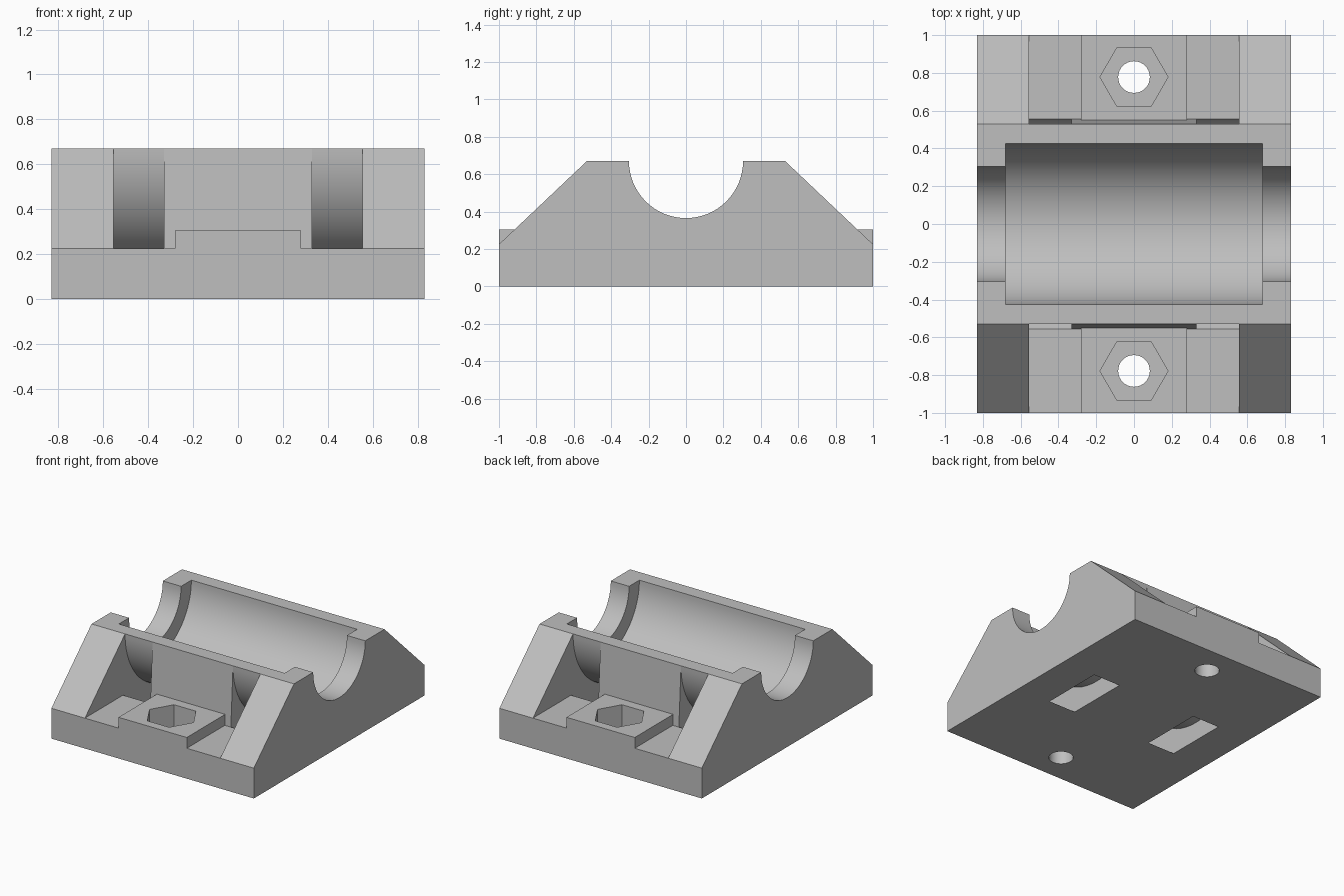
import bpy, bmesh
from math import sin, cos, pi, radians

cube = bpy.data.objects.get("Cube")
if cube:
    bpy.data.objects.remove(cube, do_unlink=True)

# Main sizes
HALF_W, TOP, FLOOR, PAD_TOP = 0.83, 0.67, 0.225, 0.305
END_R, BORE_R, BORE_HALF = 0.305, 0.425, 0.68
TIE_IN, TIE_OUT, TIE_X1, TIE_X2 = 0.53, 0.711, 0.33, 0.555

grey = bpy.data.materials.new("light grey plastic")
grey.use_nodes = True
colour = (0.52, 0.52, 0.52, 1)
grey.diffuse_color = colour
grey.node_tree.nodes["Principled BSDF"].inputs["Base Color"].default_value = colour


def arc(radius, start, end, steps):
    """Points (y, z) on an arc about the bearing axis, in degrees."""
    angles = [radians(start + (end - start) * i / steps) for i in range(steps + 1)]
    return [(radius * cos(a), TOP + radius * sin(a)) for a in angles]


def extrude(name, base, offset):
    """Solid made by pushing a flat outline along an offset."""
    bm = bmesh.new()
    face = bm.faces.new([bm.verts.new(p) for p in base])
    moved = bmesh.ops.extrude_face_region(bm, geom=[face])["geom"]
    bmesh.ops.translate(bm, vec=offset,
                        verts=[v for v in moved if isinstance(v, bmesh.types.BMVert)])
    bmesh.ops.recalc_face_normals(bm, faces=bm.faces)
    mesh = bpy.data.meshes.new(name)
    bm.to_mesh(mesh)
    bm.free()
    mesh.materials.append(grey)
    obj = bpy.data.objects.new(name, mesh)
    bpy.context.collection.objects.link(obj)
    return obj


def along_x(name, outline, x1, x2):
    return extrude(name, [(x1, y, z) for y, z in outline], (x2 - x1, 0, 0))


def upright(name, radius, sides, y, z1, z2):
    ring = [(radius * cos(2 * pi * i / sides), y + radius * sin(2 * pi * i / sides), z1)
            for i in range(sides)]
    return extrude(name, ring, (0, 0, z2 - z1))


def combine(body, tool, operation="DIFFERENCE"):
    mod = body.modifiers.new(tool.name, "BOOLEAN")
    mod.operation, mod.solver, mod.object = operation, "EXACT", tool
    bpy.context.view_layer.objects.active = body
    bpy.ops.object.modifier_apply(modifier=mod.name)
    bpy.data.objects.remove(tool, do_unlink=True)


# Sloped block with the narrow end grooves
profile = [(-1, 0), (-1, FLOOR), (-0.53, TOP)] + arc(END_R, -180, 0, 32)
profile += [(0.53, TOP), (1, FLOOR), (1, 0)]
body = along_x("bearing_holder", profile, -HALF_W, HALF_W)

# Wide bearing seat
seat = arc(BORE_R, -180, 0, 48) + [(BORE_R, 1), (-BORE_R, 1)]
combine(body, along_x("bearing_seat", seat, -BORE_HALF, BORE_HALF))

# Recesses with mounting pads, front and back
for s in (-1, 1):
    recess = [(0.53 * s, 0.8), (0.53 * s, TOP), (0.555 * s, FLOOR),
              (1.2 * s, FLOOR), (1.2 * s, 0.8)]
    combine(body, along_x("recess", recess, -TIE_X2, TIE_X2))
    pad = [(0.54 * s, 0.15), (s, 0.15), (s, PAD_TOP), (0.54 * s, PAD_TOP)]
    combine(body, along_x("mounting_pad", pad, -0.28, 0.28), "UNION")

# Curved cable tie channels that break through the underside
channel = arc(TIE_OUT, -190, 10, 60) + arc(TIE_IN, 10, -190, 60)
for s in (-1, 1):
    combine(body, along_x("tie_channel", channel, s * TIE_X1, s * TIE_X2))

# Bolt holes with hexagonal nut pockets
for s in (-1, 1):
    combine(body, upright("nut_pocket", 0.18, 6, 0.778 * s, 0.11, 0.5))
    combine(body, upright("bolt_hole", 0.084, 32, 0.778 * s, -0.1, 0.5))

# Smooth curves, sharp edges
bpy.ops.object.select_all(action="DESELECT")
body.select_set(True)
bpy.context.view_layer.objects.active = body
bpy.ops.object.shade_smooth_by_angle(angle=radians(20))
